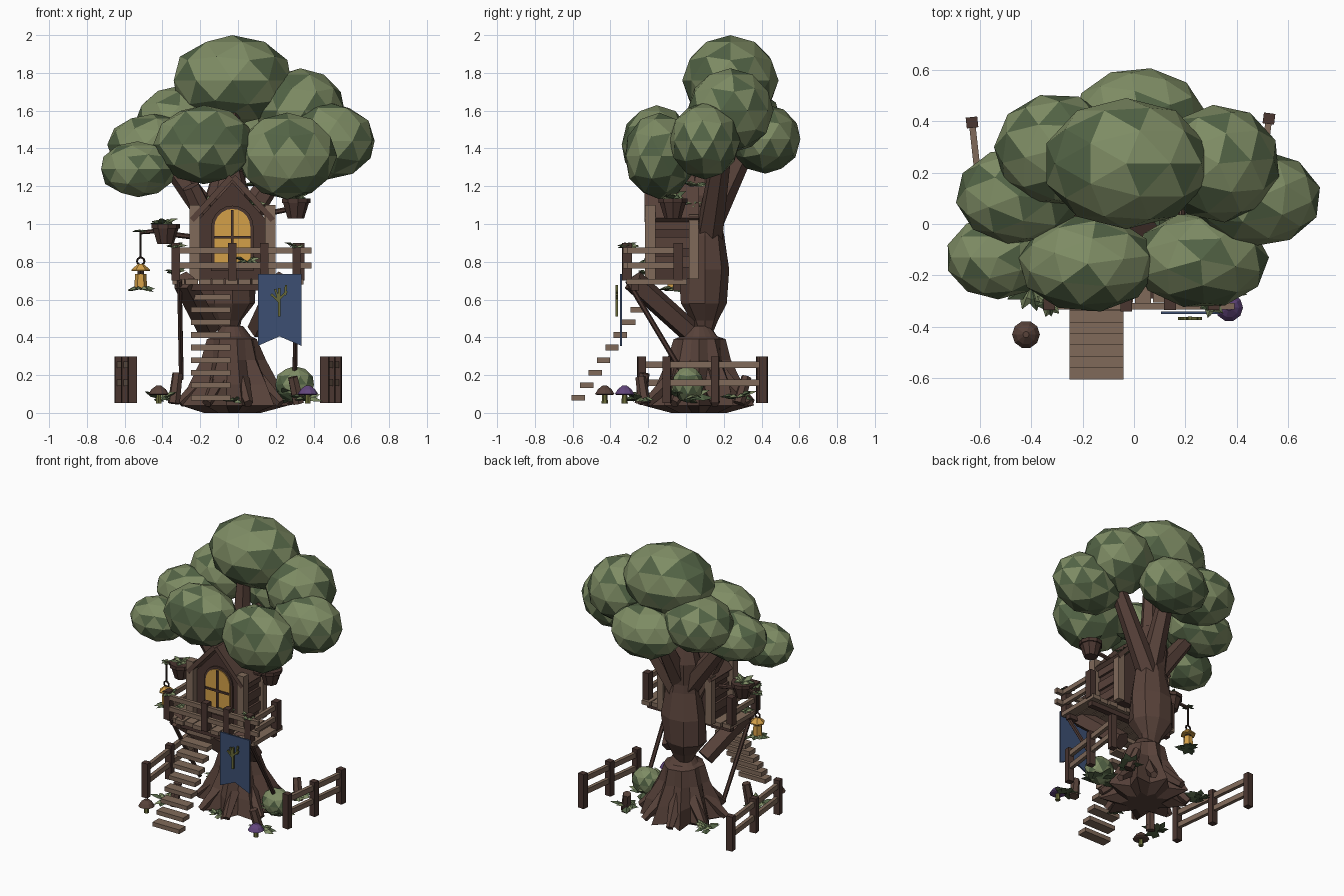
import bpy, bmesh, math, random
from mathutils import Vector, Matrix, Euler

if "Cube" in bpy.data.objects:
    bpy.data.objects.remove(bpy.data.objects["Cube"])

random.seed(4)

def material(name, r, g, b):
    m = bpy.data.materials.new(name)
    m.diffuse_color = [((c / 255 + 0.055) / 1.055) ** 2.4 for c in (r, g, b)] + [1]
    m.use_nodes = True
    m.node_tree.nodes["Principled BSDF"].inputs["Base Color"].default_value = m.diffuse_color
    return m

BARK = material("bark brown", 88, 66, 58)
DARK = material("dark timber", 74, 54, 48)
PLANK = material("plank brown", 128, 106, 90)
LEAF = material("leaf green", 126, 140, 100)
SHADE = material("deep green", 82, 99, 69)
GOLD = material("lamp gold", 212, 160, 72)
BLUE = material("banner blue", 60, 79, 114)
PURPLE = material("mushroom purple", 98, 70, 124)
OLIVE = material("olive", 104, 106, 56)
IRON = material("iron", 52, 40, 37)

def finish(name, bm, *mats):
    bmesh.ops.recalc_face_normals(bm, faces=bm.faces[:])
    me = bpy.data.meshes.new(name)
    bm.to_mesh(me)
    bm.free()
    for m in mats:
        me.materials.append(m)
    ob = bpy.data.objects.new(name, me)
    bpy.context.collection.objects.link(ob)
    return ob

def box(name, loc, size, mat, rot=(0, 0, 0)):
    bm = bmesh.new()
    M = Matrix.Translation(loc) @ Euler(rot).to_matrix().to_4x4() @ Matrix.Diagonal((*size, 1))
    bmesh.ops.create_cube(bm, size=1, matrix=M)
    return finish(name, bm, mat)

def beam(name, a, b, r1, r2, mat, sides=6):
    a, b = Vector(a), Vector(b)
    d = b - a
    M = Matrix.Translation((a + b) / 2) @ d.to_track_quat('Z', 'Y').to_matrix().to_4x4()
    bm = bmesh.new()
    bmesh.ops.create_cone(bm, cap_ends=True, segments=sides, radius1=r1, radius2=r2, depth=d.length, matrix=M)
    return finish(name, bm, mat)

def lathe(name, rings, centre, sides, mat, jitter=0.0, xs=1.0):
    # rings: z, radius, lobe depth
    bm = bmesh.new()
    rows = []
    for z, r, lobe in rings:
        row = []
        for i in range(sides):
            t = 2 * math.pi * i / sides
            k = r * (1 + lobe * (-1) ** i + random.uniform(-jitter, jitter))
            row.append(bm.verts.new((centre[0] + xs * k * math.cos(t), centre[1] + k * math.sin(t), z)))
        rows.append(row)
    for p, q in zip(rows, rows[1:]):
        for i in range(sides):
            j = (i + 1) % sides
            bm.faces.new((p[i], p[j], q[j], q[i]))
    bm.faces.new(rows[0])
    bm.faces.new(rows[-1])
    return finish(name, bm, mat)

def blob(name, loc, rad, turn=0.0):
    bm = bmesh.new()
    M = Matrix.Translation(loc) @ Matrix.Diagonal((*rad, 1)) @ Euler((0, 0, turn)).to_matrix().to_4x4()
    bmesh.ops.create_icosphere(bm, subdivisions=2, radius=1.02, matrix=M)
    for f in bm.faces:
        f.normal_update()
        f.material_index = int(random.random() < (0.33 if f.normal.z > -0.3 else 0.6))
    return finish(name, bm, LEAF, SHADE)

def leaves(name, loc, spread, n=9, rise=0.5):
    # clump of folded diamond leaves
    bm = bmesh.new()
    for i in range(n):
        t = 2 * math.pi * i / n + random.uniform(-.3, .3)
        d = Vector((math.cos(t), math.sin(t), random.uniform(-.2, rise))) * spread * random.uniform(.7, 1.1)
        s = Vector((-math.sin(t), math.cos(t), 0.2)) * spread * 0.3
        c = Vector(loc)
        v = [bm.verts.new(p) for p in (c, c + d * .5 + s, c + d, c + d * .5 - s, c + d * .5 + Vector((0, 0, spread * .2)))]
        for a, b in ((0, 1), (1, 2), (2, 3), (3, 0)):
            bm.faces.new((v[a], v[b], v[4])).material_index = i % 2
        bm.faces.new(v[:4]).material_index = 1
    return finish(name, bm, LEAF, SHADE)

def plate(name, pts, y, depth, mat):
    # x,z outline extruded along y
    bm = bmesh.new()
    f = bm.faces.new([bm.verts.new((x, y, z)) for x, z in pts])
    g = bmesh.ops.extrude_face_region(bm, geom=[f])
    bmesh.ops.translate(bm, vec=(0, depth, 0), verts=[v for v in g['geom'] if isinstance(v, bmesh.types.BMVert)])
    return finish(name, bm, mat)

# Trunk, roots and branches
lathe("roots", [(0, .13, .2), (.04, .24, .2), (.15, .205, .15), (.28, .155, .08), (.39, .13, .04), (.405, .1, 0), (.46, .055, 0)],
      (-.03, .07), 18, BARK, .07)
lathe("trunk", [(.43, .05, 0), (.49, .07, 0), (.58, .125, 0), (.76, .13, 0), (.94, .1, 0), (1.0, .09, 0), (1.15, .1, 0), (1.28, .07, 0)],
      (-.055, .1), 9, BARK, .1, 1.15)
for i in range(8):
    t = 2 * math.pi * i / 8 + .3
    c, s = math.cos(t), math.sin(t)
    beam("root", (-.03 + .1 * c, .07 + .1 * s, .22), (-.03 + .29 * c, .07 + .29 * s, .05), .055, .025, BARK, 5)
for a, b in (((-.06, .1, .92), (-.36, .1, 1.32)), ((-.03, .12, .92), (.32, .2, 1.45)),
             ((-.04, .12, 1.0), (0, .34, 1.45)), ((-.05, .1, 1.1), (-.04, .12, 1.6)), ((-.05, .08, .78), (-.25, -.03, 1.2))):
    beam("branch", a, b, .075, .05, BARK)

# Crown
for i, (loc, rad) in enumerate((((-.03, .235, 1.76), (.32, .25, .235)), ((.02, .42, 1.45), (.25, .185, .18)),
                 ((-.3, .29, 1.54), (.24, .215, .19)), ((.33, .235, 1.6), (.235, .225, .22)),
                 ((.475, .1, 1.44), (.25, .185, .2)), ((.26, -.14, 1.36), (.26, .185, .225)),
                 ((-.18, -.155, 1.42), (.265, .185, .205)), ((-.53, -.13, 1.29), (.2, .16, .145)),
                 ((-.45, .11, 1.42), (.24, .185, .16)))):
    blob("foliage", loc, rad, i * .45)

# Deck with braces and poles
for i in range(10):
    box("deck_plank", (-.315 + i * .07, -.155, .695), (.064, .3 + .02 * (i % 2), .03), PLANK)
for y in (-.27, -.05):
    box("deck_joist", (0, y, .665), (.66, .04, .035), DARK)
beam("left_brace", (-.155, .01, .44), (-.29, -.28, .7), .062, .062, BARK, 5)
beam("right_brace", (.11, .01, .44), (.23, -.28, .7), .062, .062, BARK, 5)
for s in (-1, 1):
    beam("support_pole", (.31 * s, -.31, .7), (.3 * s, 0, .18), .014, .014, DARK)

# Railing
for x, y in ((-.33, -.31), (-.03, -.315), (.14, -.31), (.31, -.31), (-.33, -.04), (.33, -.04)):
    box("rail_post", (x, y, .8), (.045, .05, .2), DARK)
for z in (.78, .86):
    box("front_rail", (.03, -.32, z), (.72, .025, .032), PLANK)
    for x in (-.33, .33):
        box("side_rail", (x, -.18, z), (.025, .3, .032), PLANK)

# House
cx = -.03
plate("house_body", [(cx - .18, .71), (cx + .18, .71), (cx + .18, 1.02), (cx, 1.22), (cx - .18, 1.02)], -.17, .22, DARK)
for s in (-1, 1):
    box("corner_post", (cx + .2 * s, -.19, .9), (.055, .055, .4), PLANK)
    box("back_post", (cx + .19 * s, .04, .88), (.05, .05, .34), PLANK)
    box("roof_slab", (cx + .11 * s, -.075, 1.135), (.31, .29, .03), BARK, (0, s * .83, 0))
    for z in (.8, .9, 1.0):
        box("wall_log", (cx + .185 * s, -.07, z), (.02, .22, .06), BARK)

# Arched window
def arch(r, base, top):
    return [(cx - r, base), (cx + r, base)] + [(cx + r * math.cos(t * math.pi / 10), top + r * math.sin(t * math.pi / 10)) for t in range(11)]
plate("window_frame", arch(.112, .75, .985), -.18, .012, DARK)
plate("window_glass", arch(.095, .77, .985), -.187, .008, GOLD)
box("window_bar_upright", (cx, -.19, .92), (.014, .01, .31), DARK)
box("window_bar_cross", (cx, -.19, .93), (.19, .01, .014), DARK)

# Stairs
for i in range(9):
    box("stair_step", (-.145, -.57 + .0445 * i, .08 + .0665 * i), (.21, .07, .03), PLANK)

# Banner with sprig
plate("banner", [(.105, .735), (.335, .735), (.335, .355), (.22, .405), (.105, .355)], -.35, .01, BLUE)
box("sprig_stem", (.218, -.367, .585), (.014, .014, .15), OLIVE)
for x, z, r in ((.195, .61, -.8), (.24, .625, .8), (.205, .63, -.3), (.252, .65, .1)):
    box("sprig_twig", (x, -.367, z), (.012, .012, .055), OLIVE, (0, r, 0))

# Hanging pots
for x, y, z in ((-.385, -.09, .95), (.305, -.07, 1.085)):
    lathe("pot", [(z - .055, .045, 0), (z + .025, .07, 0), (z + .025, .078, 0), (z + .05, .078, 0)], (x, y), 9, DARK)
    leaves("pot_leaves", (x, y, z + .05), .08)
    beam("pot_arm", (x, y, z), (math.copysign(.15, x), y + .02, z - .03), .014, .014, DARK)

# Lantern
lx, ly = -.515, -.07
lathe("lantern_body", [(.66, .034, 0), (.735, .03, 0)], (lx, ly), 6, GOLD)
lathe("lantern_roof", [(.75, .05, 0), (.757, .05, 0), (.788, .016, 0)], (lx, ly), 6, GOLD)
beam("lantern_collar", (lx, ly, .73), (lx, ly, .752), .02, .02, IRON)
bpy.ops.mesh.primitive_torus_add(major_segments=10, minor_segments=5, major_radius=.019, minor_radius=.006,
                                 location=(lx, ly, .803), rotation=(math.pi / 2, 0, 0))
bpy.context.object.name = "lantern_ring"
bpy.context.object.data.materials.append(IRON)
beam("lantern_chain", (lx, ly, .82), (lx, ly, .96), .006, .006, IRON)
beam("lantern_arm", (lx, ly, .955), (-.36, -.08, .97), .01, .014, DARK)
leaves("lantern_leaves", (lx, ly, .655), .085, 10, .1)
leaves("arm_leaves", (lx, ly, .96), .05, 6, .1)

# Leaf clumps on railing, branches and ground
for p, s in (((-.33, -.31, .88), .06), ((.3, -.31, .88), .06), ((.05, -.2, .8), .07), ((-.33, -.2, .74), .06),
             ((-.18, .08, 1.12), .08), ((.08, .03, 1.1), .08), ((.1, .05, 1.2), .08), ((-.4, -.24, .07), .1),
             ((.36, -.24, .07), .09), ((.28, .28, .08), .1), ((-.33, .25, .07), .1), ((-.02, -.2, .06), .07),
             ((.3, .02, .07), .13)):
    leaves("leaf_clump", p, s)
blob("bush", (.3, .01, .15), (.105, .085, .095))

# Broken logs
for a, b in (((-.34, -.24, .05), (-.32, -.22, .21)), ((.32, -.22, .05), (.29, -.24, .19)), ((.28, .28, .05), (.24, .32, .19))):
    beam("log_stump", a, b, .033, .028, BARK)

# Mushrooms
for x, y, m in ((-.42, -.43, BARK), (.37, -.325, PURPLE)):
    beam("mushroom_stem", (x, y, .05), (x, y, .105), .017, .013, OLIVE)
    lathe("mushroom_cap", [(.095, .045, 0), (.1, .054, 0), (.125, .038, 0), (.145, .012, 0)], (x, y), 10, m)

# Fences
for a, b in ((Vector((-.56, -.235, 0)), Vector((-.63, .395, 0))), (Vector((.46, -.1, 0)), Vector((.525, .41, 0)))):
    d = b - a
    ang = math.atan2(d.y, d.x)
    for t in (0, .5, 1):
        p = a + d * t
        box("fence_post", (p.x, p.y, .175), (.042, .045, .245), DARK, (0, 0, ang))
    for z in (.16, .255):
        m = (a + b) / 2
        box("fence_rail", (m.x, m.y, z), (d.length, .025, .036), PLANK, (0, 0, ang))
